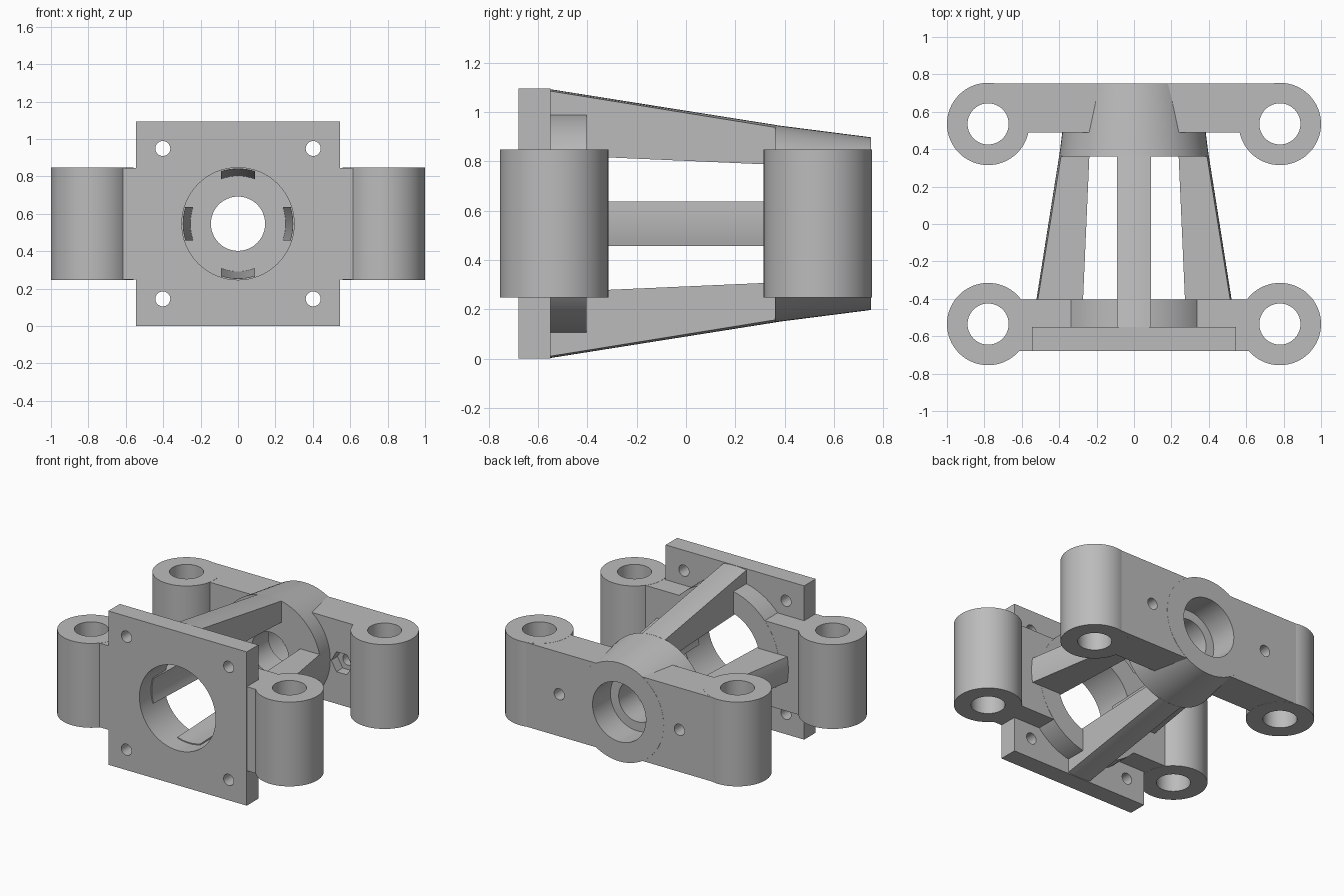
import bpy
import bmesh
from math import pi, sqrt
from mathutils import Matrix

if "Cube" in bpy.data.objects:
    bpy.data.objects.remove(bpy.data.objects["Cube"], do_unlink=True)

CZ = 0.547          # height of the main axis
BOSS_X, BOSS_Y = 0.78, 0.535

grey = bpy.data.materials.new("plain grey")
grey.use_nodes = True
grey.diffuse_color = (0.5, 0.5, 0.5, 1)
grey.node_tree.nodes["Principled BSDF"].inputs["Base Color"].default_value = (0.5, 0.5, 0.5, 1)


def finish(name, bm):
    bmesh.ops.recalc_face_normals(bm, faces=bm.faces)
    mesh = bpy.data.meshes.new(name)
    bm.to_mesh(mesh)
    bm.free()
    mesh.materials.append(grey)
    obj = bpy.data.objects.new(name, mesh)
    bpy.context.scene.collection.objects.link(obj)
    return obj


def box(name, x, y0, y1, z):
    """Box centred on the main axis, with half sizes x and z."""
    bm = bmesh.new()
    place = Matrix.Translation((0, (y0 + y1) / 2, CZ)) @ Matrix.Diagonal((2 * x, y1 - y0, 2 * z, 1))
    bmesh.ops.create_cube(bm, size=1, matrix=place)
    return finish(name, bm)


def rod_y(name, r0, r1, y0, y1, x=0, z=CZ, sides=64):
    """Round bar or cone along y, radius r0 at y0 and r1 at y1."""
    bm = bmesh.new()
    place = (Matrix.Translation((x, (y0 + y1) / 2, z)) @ Matrix.Rotation(-pi / 2, 4, "X")
             @ Matrix.Rotation(pi / 2, 4, "Z"))
    bmesh.ops.create_cone(bm, cap_ends=True, segments=sides, radius1=r0, radius2=r1,
                          depth=y1 - y0, matrix=place)
    return finish(name, bm)


def rod_z(name, r, x, y, half):
    bm = bmesh.new()
    bmesh.ops.create_cone(bm, cap_ends=True, segments=64, radius1=r, radius2=r, depth=2 * half,
                          matrix=Matrix.Translation((x, y, CZ)))
    return finish(name, bm)


def cut(obj, cutters):
    bpy.context.view_layer.objects.active = obj
    for cutter in cutters:
        cutter.hide_render = True
        mod = obj.modifiers.new("cut", "BOOLEAN")
        mod.operation = "DIFFERENCE"
        mod.solver = "EXACT"
        mod.object = cutter
        bpy.ops.object.modifier_apply(modifier=mod.name)
        bpy.data.objects.remove(cutter, do_unlink=True)


def front_bore():
    return rod_y("bore_cutter", 0.3, 0.3, -0.8, -0.3)


def rear_bores():
    return [rod_y("pocket_cutter", 0.21, 0.21, 0.55, 0.9),
            rod_y("shaft_cutter", 0.145, 0.145, 0.2, 0.7)]


def rib(name, angle):
    """Tapered rib whose inner and outer faces follow two cones."""
    bm = bmesh.new()
    steps = 8
    rings = []
    for y, inner, outer in ((-0.55, 0.293, 0.545), (0.365, 0.255, 0.4)):
        xs = [0.09 * (2 * i / steps - 1) for i in range(steps + 1)]
        pts = [(x, sqrt(outer**2 - x * x)) for x in xs]
        pts += [(x, sqrt(inner**2 - x * x)) for x in reversed(xs)]
        rings.append([bm.verts.new((x, y, z)) for x, z in pts])
    a, b = rings
    n = len(a)
    for i in range(n):
        j = (i + 1) % n
        bm.faces.new((a[i], a[j], b[j], b[i]))
    for ring in rings:
        for i in range(steps):
            bm.faces.new((ring[i], ring[i + 1], ring[n - 2 - i], ring[n - 1 - i]))
    bm.transform(Matrix.Translation((0, 0, CZ)) @ Matrix.Rotation(angle, 4, "Y"))
    return finish(name, bm)


parts = []

# Square mounting plate with bore and corner screw holes
plate = box("front_plate", 0.545, -0.68, -0.55, 0.547)
cut(plate, [front_bore()] + [rod_y("screw_cutter", 0.04, 0.04, -0.8, -0.5, sx * 0.402, CZ + sz * 0.402, 32)
                             for sx in (-1, 1) for sz in (-1, 1)])
parts.append(plate)

# Round collar behind the plate
collar = rod_y("front_collar", 0.45, 0.45, -0.56, -0.404)
cut(collar, [front_bore()])
parts.append(collar)

# Cross bars, cleared for the corner bosses
front_bar = box("front_bar", 0.75, -0.679, -0.405, 0.299)
cut(front_bar, [front_bore()])
rear_bar = box("rear_bar", 0.75, 0.49, 0.75, 0.299)
cut(rear_bar, rear_bores())
for side in (-1, 1):
    cut(rear_bar, [rod_y("bolt_cutter", 0.04, 0.04, 0.4, 0.9, side * 0.473, CZ, 32),
                   rod_y("nut_cutter", 0.082, 0.082, 0.4, 0.56, side * 0.473, CZ, 6)])
for bar, y in ((front_bar, -BOSS_Y), (rear_bar, BOSS_Y)):
    cut(bar, [rod_z("clear_cutter", 0.12, s * BOSS_X, y, 0.5) for s in (-1, 1)])
    parts.append(bar)

# Tapered hub with stepped bearing pocket
hub = rod_y("rear_hub", 0.4, 0.35, 0.36, 0.751)
cut(hub, rear_bores())
parts.append(hub)

# Four ribs joining plate and hub
for i, name in enumerate(("top_rib", "left_rib", "bottom_rib", "right_rib")):
    parts.append(rib(name, i * pi / 2))

# Upright corner bosses with rod holes
for end, y in (("front", -BOSS_Y), ("rear", BOSS_Y)):
    for side, s in (("right", -1), ("left", 1)):
        boss = rod_z(f"{end}_{side}_boss", 0.22, s * BOSS_X, y, 0.3)
        cut(boss, [rod_z("rod_cutter", 0.11, s * BOSS_X, y, 0.5)])
        parts.append(boss)

# Smooth round faces, keep edges sharp
bpy.ops.object.select_all(action="DESELECT")
for part in parts:
    part.select_set(True)
bpy.context.view_layer.objects.active = parts[0]
bpy.ops.object.shade_smooth_by_angle(angle=pi / 6)
